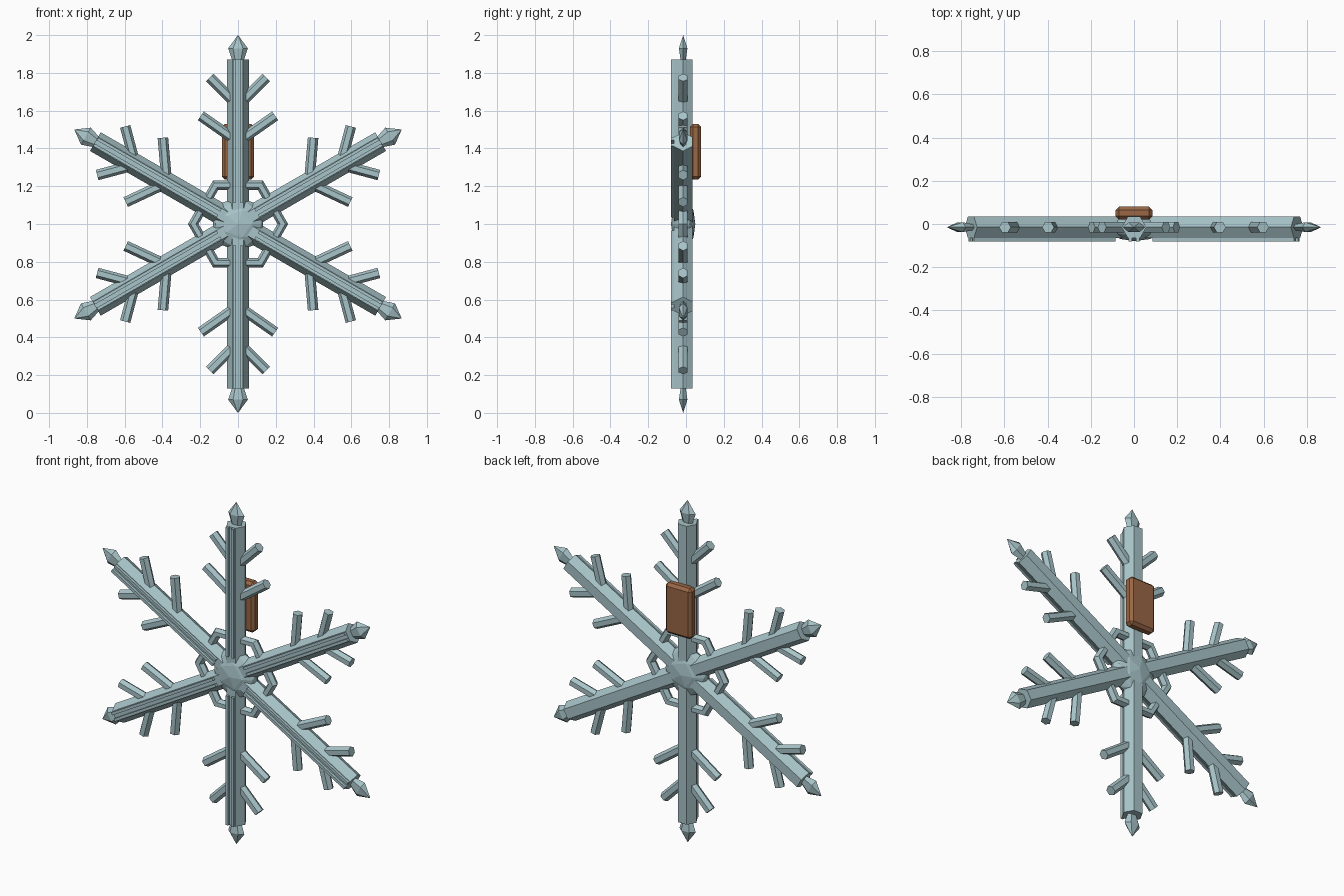
import bpy, bmesh
from math import radians, sin, cos, pi
from mathutils import Matrix, Vector

old = bpy.data.objects.get("Cube")
if old:
    bpy.data.objects.remove(old, do_unlink=True)

CENTRE = Vector((0, -0.015, 1))


def material(name, colour):
    mat = bpy.data.materials.new(name)
    mat.use_nodes = True
    mat.diffuse_color = (*colour, 1)
    mat.node_tree.nodes["Principled BSDF"].inputs["Base Color"].default_value = (*colour, 1)
    return mat


ICE = material("pale ice blue", (0.39, 0.55, 0.58))
WOOD = material("warm brown", (0.32, 0.135, 0.06))


def make(name, bm, mat, matrix):
    bmesh.ops.recalc_face_normals(bm, faces=bm.faces)
    mesh = bpy.data.meshes.new(name)
    bm.to_mesh(mesh)
    bm.free()
    mesh.materials.append(mat)
    obj = bpy.data.objects.new(name, mesh)
    obj.matrix_world = matrix
    bpy.context.collection.objects.link(obj)
    return obj


def hex_loft(bm, rings, matrix=Matrix(), flat=1.0):
    """Six-sided solid through (radius, height) rings, corners on the x axis."""
    loops = []
    for radius, z in rings:
        loops.append([bm.verts.new(matrix @ Vector((radius * cos(k * pi / 3),
                                                    radius * sin(k * pi / 3) * flat, z)))
                      for k in range(6)])
    for low, high in zip(loops, loops[1:]):
        for k in range(6):
            n = (k + 1) % 6
            bm.faces.new((low[k], low[n], high[n], high[k]))
    bm.faces.new(loops[0])
    bm.faces.new(loops[-1])


def box(bm, size, centre):
    bmesh.ops.create_cube(bm, size=1,
                          matrix=Matrix.Translation(centre) @ Matrix.Diagonal((*size, 1)))


# Six arms, each with front rails, two pairs of branches and a flattened tip
for i in range(6):
    place = Matrix.Translation(CENTRE) @ Matrix.Rotation(i * pi / 3, 4, 'Y')

    bm = bmesh.new()
    hex_loft(bm, [(0.057, 0.03), (0.057, 0.872)])
    make(f"arm_{i + 1}", bm, ICE, place)

    bm = bmesh.new()
    for side in (-1, 1):
        box(bm, (0.016, 0.03, 0.755), (side * 0.018, -0.05, 0.4925))
    make(f"arm_rails_{i + 1}", bm, ICE, place)

    bm = bmesh.new()
    for start, angle, length in ((0.435, 55, 0.24), (0.627, 45, 0.21)):
        for side in (-1, 1):
            turn = Matrix.Translation((0, 0, start)) @ Matrix.Rotation(radians(side * angle), 4, 'Y')
            hex_loft(bm, [(0.028, 0), (0.028, length)], turn)
    make(f"branches_{i + 1}", bm, ICE, place)

    bm = bmesh.new()
    hex_loft(bm, [(0.03, 0.865), (0.052, 0.93), (0.0005, 1.0)], flat=0.5)
    make(f"tip_{i + 1}", bm, ICE, place)

# Faceted, flattened core with its pole facing forward
bm = bmesh.new()
bmesh.ops.create_icosphere(bm, subdivisions=2, radius=0.14,
                           matrix=Matrix.Diagonal((1, 1, 0.46, 1)))
make("core", bm, ICE, Matrix.Translation(CENTRE) @ Matrix.Rotation(pi / 2, 4, 'X'))

# Hexagonal ring around the core
bpy.ops.mesh.primitive_torus_add(major_segments=6, minor_segments=6, major_radius=0.237,
                                 minor_radius=0.028, location=CENTRE, rotation=(pi / 2, 0, 0))
ring = bpy.context.object
ring.name = "ring"
ring.data.materials.append(ICE)
ring.data.shade_flat()

# Chamfered block on the back of the upper arm
bm = bmesh.new()
box(bm, (0.17, 0.06, 0.295), (0, 0, 0))
block = make("back_block", bm, WOOD, Matrix.Translation((0, 0.05, 1.383)))
bevel = block.modifiers.new("chamfer", 'BEVEL')
bevel.width = 0.016
bevel.segments = 1
